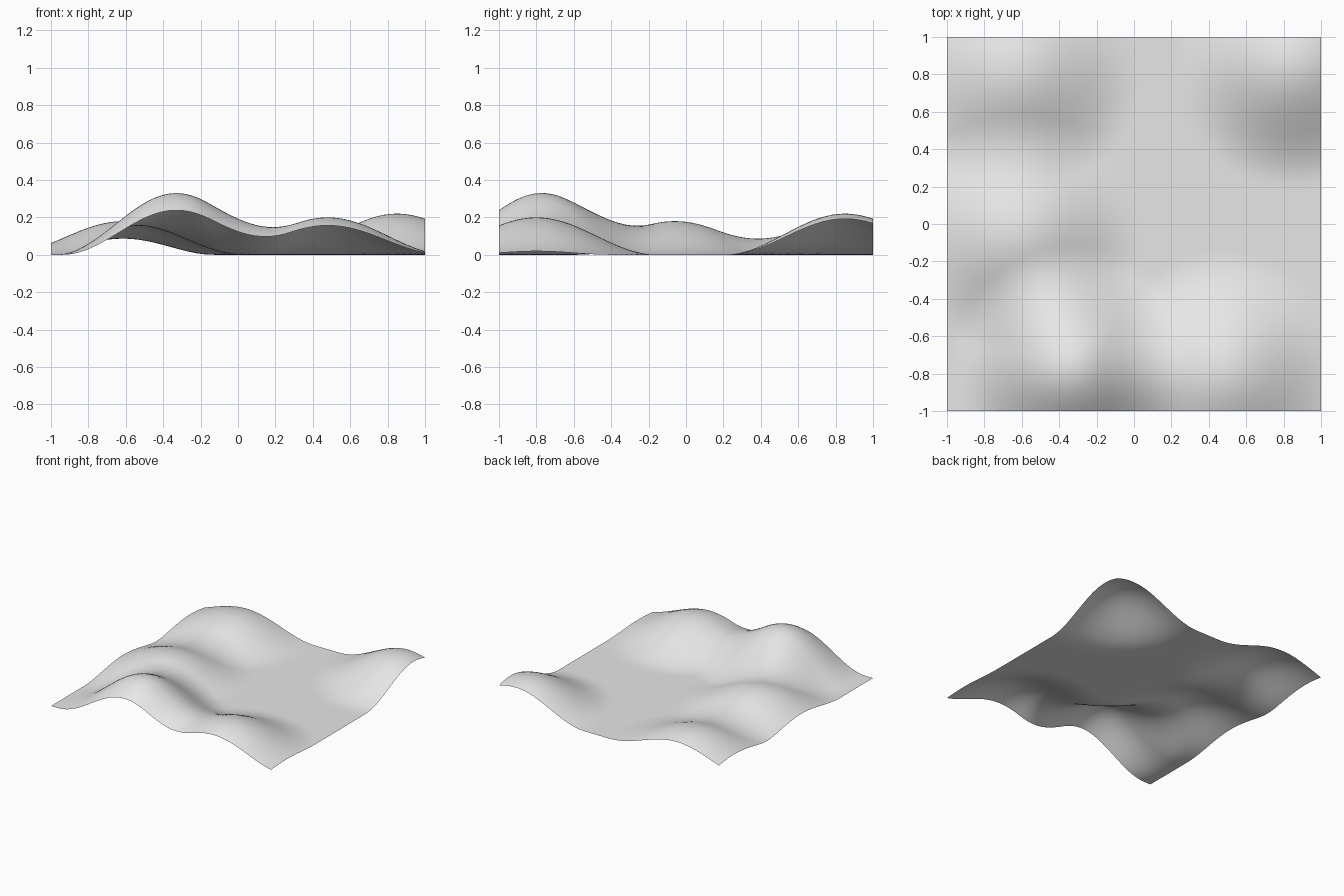
import bpy, bmesh, math

if "Cube" in bpy.data.objects:
    bpy.data.objects.remove(bpy.data.objects["Cube"])

# Hills: centre x, centre y, height
HILLS = [
    (-0.33, -0.77, 0.33),
    (0.48, -0.80, 0.20),
    (0.85, 0.85, 0.22),
    (-0.61, -0.06, 0.18),
    (-0.62, 0.81, 0.17),
]
RADIUS = 0.65


def ground_height(x, y):
    z = 0.0
    for hx, hy, h in HILLS:
        r = math.hypot(x - hx, y - hy) / RADIUS
        if r < 1:
            z += h * 0.5 * (1 + math.cos(math.pi * r))
    return z


# Ground sheet raised into soft hills
bm = bmesh.new()
bmesh.ops.create_grid(bm, x_segments=64, y_segments=64, size=1.0)
for v in bm.verts:
    v.co.z = ground_height(v.co.x, v.co.y)
for f in bm.faces:
    f.smooth = True
mesh = bpy.data.meshes.new("hilly_ground")
bm.to_mesh(mesh)
bm.free()

# Plain grey
grey = bpy.data.materials.new("light_grey")
grey.diffuse_color = (0.8, 0.8, 0.8, 1)
grey.use_nodes = True
grey.node_tree.nodes["Principled BSDF"].inputs["Base Color"].default_value = grey.diffuse_color
mesh.materials.append(grey)

ground = bpy.data.objects.new("hilly_ground", mesh)
bpy.context.collection.objects.link(ground)
